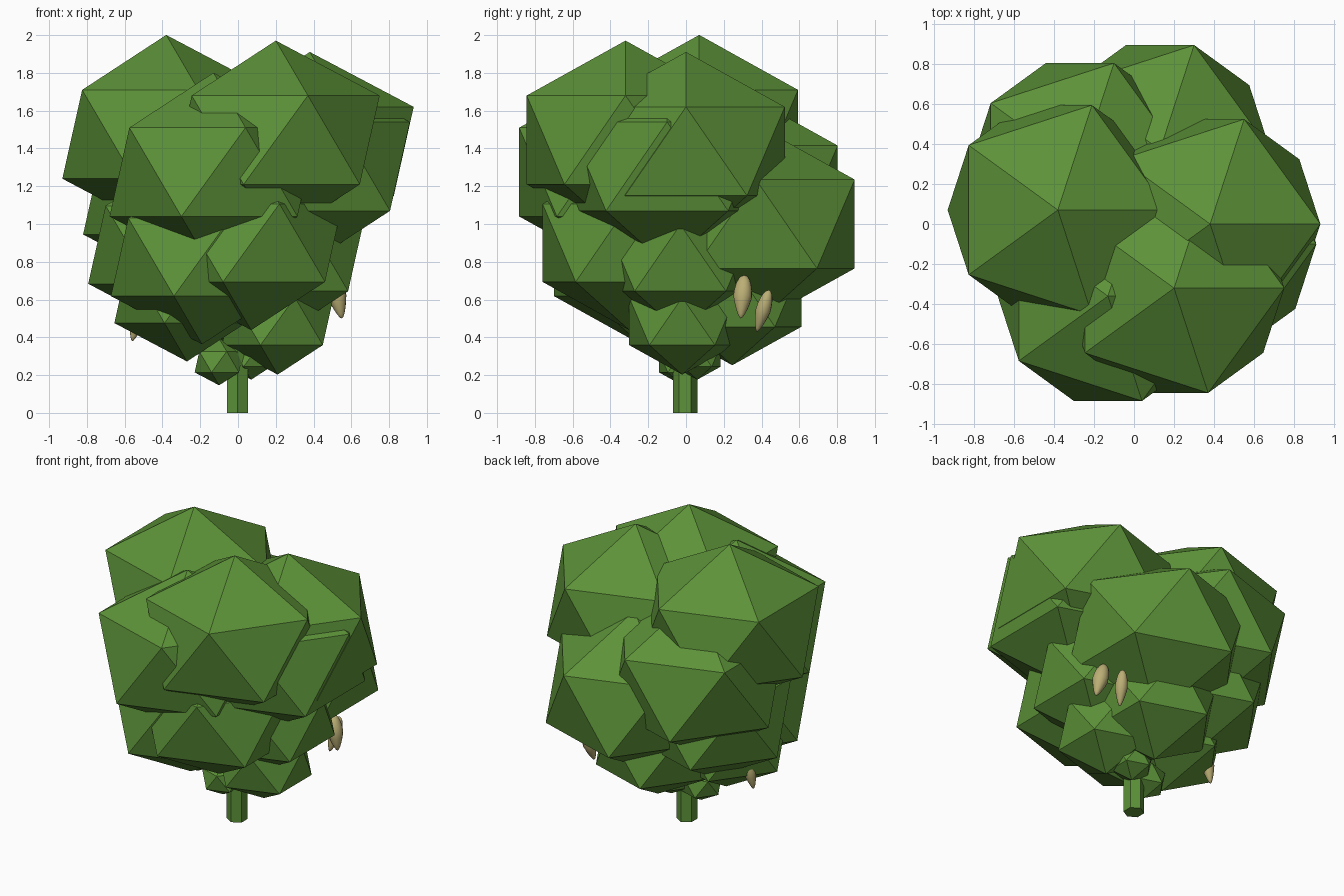
import bpy
from mathutils import Vector

if "Cube" in bpy.data.objects:
    bpy.data.objects.remove(bpy.data.objects["Cube"])


def material(name, rgb):
    m = bpy.data.materials.new(name)
    m.diffuse_color = (*rgb, 1)
    m.use_nodes = True
    m.node_tree.nodes["Principled BSDF"].inputs["Base Color"].default_value = m.diffuse_color
    return m


leaf_green = material("leaf green", (0.108, 0.287, 0.04))
fruit_tan = material("fruit tan", (0.50, 0.43, 0.18))


def finish(name, mat):
    ob = bpy.context.object
    ob.name = name
    ob.data.materials.append(mat)
    return ob


def clump(name, centre, r):
    """Faceted leaf ball, slightly flattened."""
    bpy.ops.mesh.primitive_ico_sphere_add(subdivisions=1, radius=r, location=centre)
    bpy.context.object.scale.z = 0.855
    finish(name, leaf_green)


def fruit(name, top, tip, r):
    """Smooth pod hanging from the top point, tapering to the tip."""
    top, tip = Vector(top), Vector(tip)
    axis = tip - top
    length = axis.length
    bpy.ops.mesh.primitive_uv_sphere_add(segments=12, ring_count=10, radius=1,
                                         location=(top + tip) / 2)
    ob = finish(name, fruit_tan)
    for v in ob.data.vertices:
        taper = 1 - 0.45 * max(v.co.z, 0)
        v.co = (v.co.x * r * taper, v.co.y * r * taper, v.co.z * length / 2)
    ob.rotation_euler = axis.to_track_quat('Z', 'Y').to_euler()
    bpy.ops.object.shade_smooth()


# Six-sided trunk
bpy.ops.mesh.primitive_cylinder_add(vertices=6, radius=0.065, depth=0.7,
                                    location=(-0.003, -0.005, 0.35))
finish("trunk", leaf_green)

# Crown: large upper, medium middle and small lower leaf clumps
layers = {
    "upper_leaves": (0.615, [(-0.38, 0.07, 1.475), (0.20, -0.32, 1.445),
                             (0.38, 0.0, 1.385), (0.36, -0.10, 1.305),
                             (-0.13, -0.36, 1.275), (0.13, 0.37, 1.0),
                             (-0.27, 0.28, 1.18)]),
    "middle_leaves": (0.54, [(-0.19, -0.24, 0.825), (0.07, -0.30, 0.90),
                             (-0.31, 0.15, 0.89)]),
    "side_leaves": (0.46, [(0.25, -0.03, 0.82)]),
    "lower_leaves": (0.43, [(0.04, 0.245, 0.62), (-0.27, -0.05, 0.64)]),
    "low_side_leaves": (0.33, [(0.21, -0.02, 0.485)]),
    "trunk_leaves": (0.145, [(-0.10, -0.02, 0.27), (0.07, 0.06, 0.30)]),
}
for name, (radius, centres) in layers.items():
    for i, c in enumerate(centres):
        clump(f"{name}_{i + 1}", c, radius)

# Hanging pods
fruit("fruit_right", (0.50, 0.31, 0.73), (0.55, 0.29, 0.50), 0.05)
fruit("fruit_back", (0.46, 0.44, 0.65), (0.43, 0.375, 0.43), 0.04)
fruit("fruit_left", (-0.51, 0.08, 0.60), (-0.56, 0.07, 0.38), 0.04)
